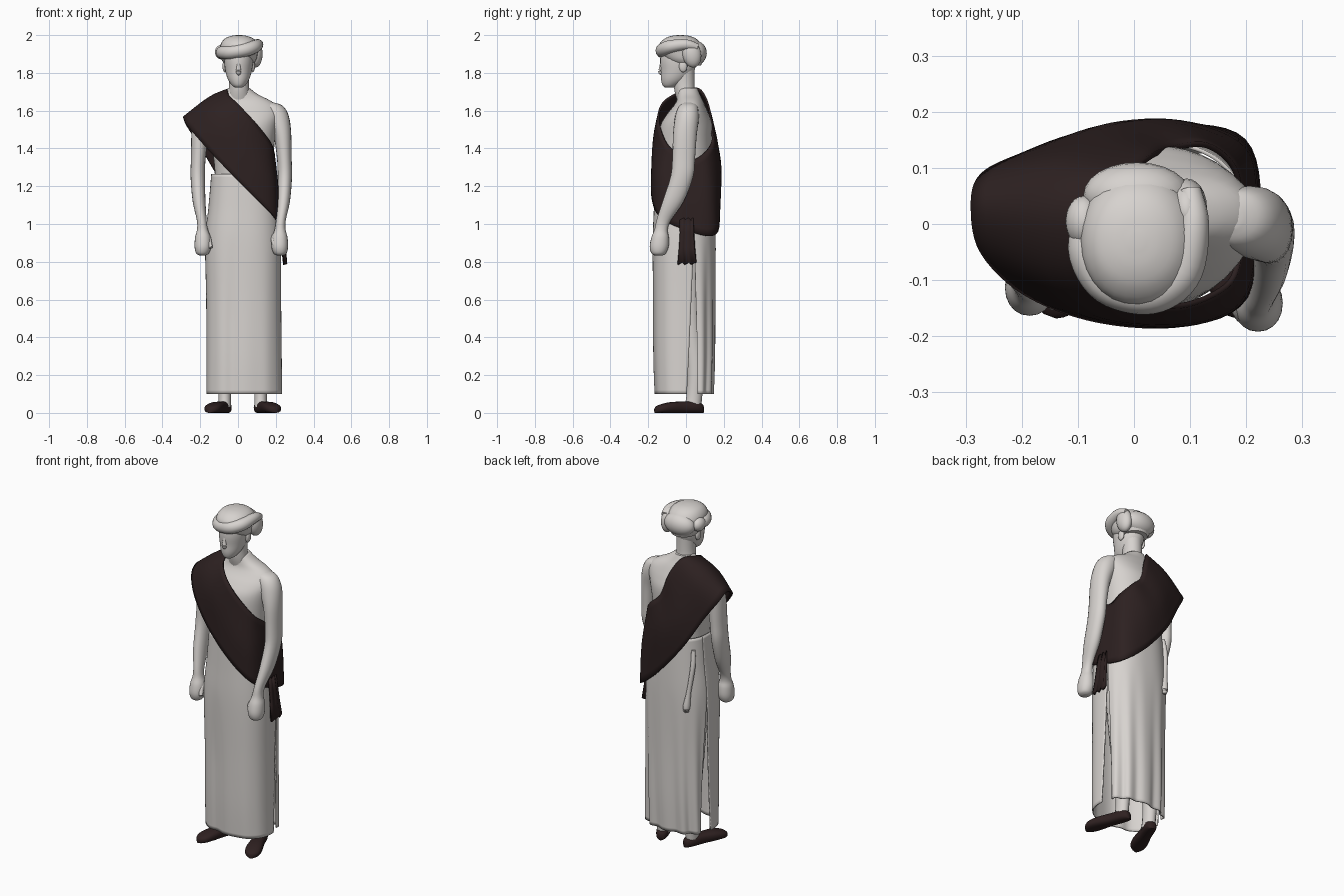
import bpy, bmesh, math
from mathutils import Vector, Matrix


def material(name, rgb):
    m = bpy.data.materials.new(name)
    m.diffuse_color = (*rgb, 1)
    return m


PALE = material("pale grey", (0.68, 0.65, 0.625))
DARK = material("dark brown cloth", (0.026, 0.015, 0.015))
SHOE = material("dark brown leather", (0.028, 0.015, 0.015))


def smooth(pts, n, closed=False):
    """Catmull-Rom interpolation through tuples of any length."""
    out, k = [], len(pts)
    at = (lambda i: pts[i % k]) if closed else (lambda i: pts[max(0, min(k - 1, i))])
    for i in range(k if closed else k - 1):
        for s in range(n):
            t = s / n
            out.append(tuple(
                b + 0.5 * t * (c - a + t * (2 * a - 5 * b + 4 * c - d + t * (3 * (b - c) + d - a)))
                for a, b, c, d in zip(at(i - 1), at(i), at(i + 1), at(i + 2))))
    return out if closed else out + [tuple(pts[-1])]


def loft(name, rings, mat, ring_closed=True, path_closed=False, cap=True, thick=0):
    bm = bmesh.new()
    vs = [[bm.verts.new(p) for p in r] for r in rings]
    n = len(rings[0])
    for i in range(len(vs) if path_closed else len(vs) - 1):
        a, b = vs[i], vs[(i + 1) % len(vs)]
        for j in range(n if ring_closed else n - 1):
            k = (j + 1) % n
            bm.faces.new((a[j], a[k], b[k], b[j]))
    if cap and ring_closed and not path_closed:
        bm.faces.new(vs[0])
        bm.faces.new(vs[-1])
    bmesh.ops.recalc_face_normals(bm, faces=bm.faces)
    me = bpy.data.meshes.new(name)
    bm.to_mesh(me)
    bm.free()
    me.materials.append(mat)
    ob = bpy.data.objects.new(name, me)
    bpy.context.collection.objects.link(ob)
    if thick:
        mod = ob.modifiers.new("thickness", "SOLIDIFY")
        mod.thickness, mod.offset = thick, 0
    bpy.ops.object.select_all(action='DESELECT')
    ob.select_set(True)
    bpy.context.view_layer.objects.active = ob
    bpy.ops.object.shade_smooth_by_angle(angle=math.radians(50))
    return ob


def sup(a, n):
    """Point of a unit superellipse at angle a."""
    f = lambda c: math.copysign(abs(c) ** (2 / n), c)
    return f(math.cos(a)), f(math.sin(a))


def stack(name, rows, mat, n=2.0, sides=28, sub=4):
    """Body of horizontal rings; rows are (z, cx, cy, rx, ry)."""
    rings = []
    for z, cx, cy, rx, ry in smooth(rows, sub):
        ps = [sup(2 * math.pi * j / sides, n) for j in range(sides)]
        rings.append([(cx + rx * u, cy + ry * v, z) for u, v in ps])
    return loft(name, rings, mat)


def tube(name, rows, mat, flat=1.0, sides=14):
    """Rolled cloth along a path; rows are (x, y, z, radius)."""
    pts = smooth(rows, 5)
    rings = []
    for i, p in enumerate(pts):
        t = Vector(pts[min(i + 1, len(pts) - 1)][:3]) - Vector(pts[max(i - 1, 0)][:3])
        u = t.cross(Vector((0, 0.01, 1))).normalized()
        v = u.cross(t).normalized()
        c = Vector(p[:3])
        rings.append([c + p[3] * (flat * u * math.cos(a) + v * math.sin(a))
                      for a in (2 * math.pi * j / sides for j in range(sides))])
    return loft(name, rings, mat)


def blob(name, c, r, mat, tilt=0):
    rings = []
    for i in range(13):
        s = math.pi * (0.02 + 0.96 * i / 12)
        rings.append([Vector(c) + Matrix.Rotation(tilt, 3, 'X') @ Vector(
            (r[0] * math.sin(s) * math.cos(a), r[1] * math.sin(s) * math.sin(a), -r[2] * math.cos(s)))
            for a in (2 * math.pi * j / 24 for j in range(24))])
    return loft(name, rings, mat)


# torso, neck and head
stack("torso", [(1.15, .03, -.008, .15, .135), (1.3, .03, -.008, .155, .142), (1.42, .025, -.005, .168, .143),
                (1.52, .022, .002, .186, .138), (1.58, .02, .01, .2, .112), (1.625, .017, .018, .19, .085),
                (1.655, .013, .02, .155, .07), (1.685, .01, .015, .098, .06), (1.72, .005, .008, .055, .052)],
      PALE, 2.2, 36)
stack("neck", [(1.63, .005, .02, .07, .06), (1.7, .005, -.005, .056, .055),
               (1.76, .005, -.01, .052, .055), (1.84, .005, -.01, .055, .055)], PALE)
stack("head", [(1.722, .003, -.088, .018, .022), (1.735, .003, -.08, .036, .044), (1.765, .003, -.062, .056, .07),
               (1.81, .003, -.045, .07, .088), (1.87, .004, -.04, .077, .097),
               (1.93, .005, -.035, .07, .09), (1.97, .005, -.03, .04, .05)], PALE)
tube("nose", [(.003, -.128, 1.865, .007), (.003, -.131, 1.83, .011), (.003, -.133, 1.805, .014),
              (.003, -.125, 1.79, .007)], PALE)
for s in (-1, 1):
    blob("ear", (.004 + s * .074, -.015, 1.835), (.012, .022, .032), PALE)

# wrapped head cloth
stack("head_wrap_dome", [(1.84, .005, .005, .07, .075), (1.87, .005, -.01, .092, .1), (1.91, .005, -.022, .1, .118),
                         (1.95, .008, -.03, .1, .112), (1.98, .006, -.03, .078, .085),
                         (1.995, .005, -.03, .045, .05), (2.0, .005, -.03, .012, .012)], PALE, 2.1)
tube("head_wrap_front_roll", [(.1, .06, 1.935, .02), (.106, 0, 1.95, .028), (.09, -.08, 1.94, .034),
                              (.05, -.118, 1.925, .036), (0, -.124, 1.915, .036), (-.055, -.1, 1.908, .036),
                              (-.085, -.04, 1.908, .033), (-.07, .03, 1.9, .025)], PALE)
blob("head_wrap_side_fold", (.094, .03, 1.9), (.036, .05, .072), PALE, .2)
blob("head_wrap_back_bun", (.005, .052, 1.905), (.095, .058, .064), PALE)
blob("head_wrap_corner", (-.09, .005, 1.91), (.032, .045, .038), PALE)

# arms ending in closed hands; the second is mirrored about the body centre
ARM = [(1.643, .17, .012, .02, .02), (1.63, .178, .012, .052, .045), (1.6, .195, .008, .062, .058),
       (1.55, .214, .003, .06, .064), (1.47, .235, -.006, .047, .063), (1.35, .245, -.012, .039, .06),
       (1.25, .248, -.022, .038, .06), (1.12, .241, -.068, .034, .056), (1.02, .227, -.118, .026, .038),
       (.97, .223, -.132, .029, .035), (.93, .221, -.137, .041, .046), (.88, .221, -.142, .044, .05),
       (.845, .223, -.145, .034, .038), (.833, .223, -.145, .015, .02)]
stack("left_arm", ARM, PALE, 2.1, 20)
stack("right_arm", [(z, .035 - x, y * .8, rx, ry) for z, x, y, rx, ry in ARM], PALE, 2.1, 20)
for x, y in ((.19, -.155), (-.155, -.125)):
    tube("thumb", [(x, y + .03, .94, .012), (x, y, .91, .015), (x + .012, y - .02, .875, .01)], PALE)

# legs and shoes, toes turned out
SHOE_ROWS = [(.136, .012, .035), (.125, .026, .05), (.09, .035, .06), (.02, .036, .06), (-.05, .044, .057),
             (-.1, .043, .046), (-.125, .03, .036), (-.137, .012, .026)]
for side, cx, s in (("left", .152, 1), ("right", -.102, -1)):
    ax = cx - s * .032
    stack(side + "_leg", [(.03, ax, .035, .034, .045), (.1, ax, .045, .034, .042), (.25, ax, .05, .042, .048),
                          (.5, ax, .02, .052, .056), (.95, ax, 0, .072, .075)], PALE, 2, 16)
    rot = Matrix.Rotation(s * .36, 3, 'Z')
    rings = []
    for y, w, h in smooth(SHOE_ROWS, 3):
        ps = [sup(2 * math.pi * j / 20, 2.6) for j in range(20)]
        rings.append([rot @ Vector((w * u, y, h * (v + 1) / 2)) + Vector((cx, -.036, 0)) for u, v in ps])
    loft(side + "_shoe", rings, SHOE)

# long wrap skirt: front and back panels parted by a slit on each side
SKIRT = [(1.265, .03, -.008, .168, .152), (1.1, .03, -.008, .182, .158), (.9, .027, -.01, .197, .163),
         (.6, .03, -.01, .195, .161), (.3, .032, -.01, .196, .159), (.1, .033, -.01, .197, .152)]


def panel(name, front):
    rings = []
    for z, cx, cy, rx, ry in smooth(SKIRT, 6):
        low = max(0, min(1, (.95 - z) / .85))
        gap = math.radians(11) * low
        mid = math.radians(14)
        a0, a1 = (math.pi - mid + gap, 2 * math.pi + mid - gap) if front else (mid + gap, math.pi - mid - gap)
        row = []
        for j in range(65):
            a = a0 + (a1 - a0) * j / 64
            u, v = sup(a, 2.5)
            x = cx + rx * u
            if front:  # crease between the legs
                k = 1 - .07 * min(1, low * 2) * math.exp(-((x + .03) / .035) ** 2) + .008 * low * math.sin(11 * a)
            else:      # hanging folds
                k = 1 + low * (.045 * math.sin(13 * a + 1.5 * z) - .03)
            row.append((x if front else cx + rx * u * k, cy + ry * v * k, z))
        rings.append(row)
    loft(name, rings, PALE, ring_closed=False, thick=.007)


panel("skirt_front_panel", True)
panel("skirt_back_panel", False)
tube("skirt_tie", [(-.12, .1, 1.2, .012), (-.125, .115, 1.1, .014), (-.11, .13, .96, .013),
                   (-.1, .138, .87, .02), (-.1, .138, .84, .012)], PALE)

# shawl: a wide band over one shoulder and under the other arm
# rows are upper edge, middle, lower edge
SHAWL = [(-.045, .03, 1.715, -.15, .02, 1.67, -.288, .03, 1.565),
         (-.05, -.06, 1.685, -.15, -.085, 1.615, -.27, -.05, 1.525),
         (0, -.125, 1.635, -.085, -.152, 1.52, -.19, -.125, 1.43),
         (.08, -.146, 1.55, .02, -.174, 1.4, -.06, -.172, 1.29),
         (.165, -.11, 1.44, .14, -.164, 1.28, .09, -.178, 1.14),
         (.188, -.05, 1.38, .2, -.11, 1.22, .198, -.13, 1.03),
         (.19, .03, 1.34, .212, .03, 1.15, .222, .02, .96),
         (.178, .1, 1.38, .195, .132, 1.17, .195, .148, .94),
         (.13, .14, 1.44, .09, .178, 1.26, .07, .175, 1.04),
         (.07, .135, 1.5, -.02, .176, 1.36, -.09, .16, 1.23),
         (.03, .12, 1.62, -.09, .145, 1.5, -.2, .122, 1.41),
         (-.015, .08, 1.705, -.14, .1, 1.625, -.272, .085, 1.52)]
sections = [smooth([r[0:3], r[3:6], r[6:9]], 4) for r in smooth(SHAWL, 6, True)]
loft("shawl", sections, DARK, ring_closed=False, path_closed=True, thick=.01)

# loose end of the shawl hanging at the hip
tail = []
for z, w, x in ((1.02, .035, .22), (.95, .035, .232), (.87, .04, .24), (.785, .048, .25)):
    tail.append([(x + .003 * math.sin(j * 1.6), .005 + w * (j / 4 - 1), z + .012 * (j % 3) / 2) for j in range(9)])
loft("shawl_tail", tail, DARK, ring_closed=False, thick=.016)
